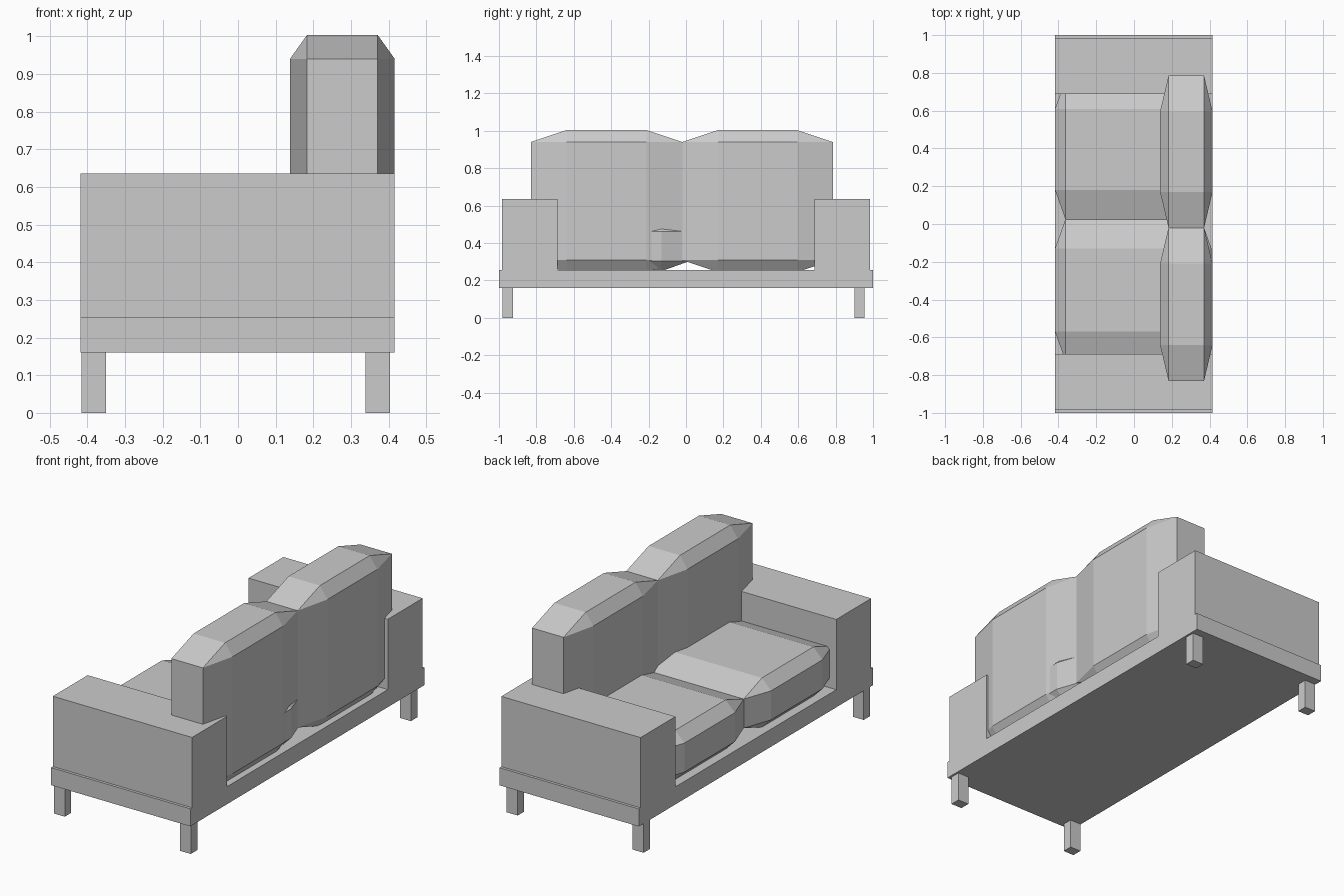
import bpy
import bmesh

if "Cube" in bpy.data.objects:
    bpy.data.objects.remove(bpy.data.objects["Cube"])


def finish(name, bm):
    bmesh.ops.recalc_face_normals(bm, faces=bm.faces)
    mesh = bpy.data.meshes.new(name)
    bm.to_mesh(mesh)
    bm.free()
    obj = bpy.data.objects.new(name, mesh)
    bpy.context.collection.objects.link(obj)
    return obj


def box(name, xs, ys, zs):
    """Axis-aligned block given by its min/max on each axis."""
    bm = bmesh.new()
    bmesh.ops.create_cube(bm, size=1)
    for v in bm.verts:
        v.co = [a + (b - a) * (c + 0.5) for (a, b), c in zip((xs, ys, zs), v.co)]
    return finish(name, bm)


def cushion(name, xs, ys, zs, cut):
    """Block with flat chamfers of a different size along each axis."""
    bm = bmesh.new()
    ranges = (xs, ys, zs)
    for axis in range(3):
        # one pair of opposite flat panels per axis, inset on the other two
        lim = [r if i == axis else (r[0] + cut[i], r[1] - cut[i])
               for i, r in enumerate(ranges)]
        for x in lim[0]:
            for y in lim[1]:
                for z in lim[2]:
                    bm.verts.new((x, y, z))
    bmesh.ops.convex_hull(bm, input=bm.verts)
    bmesh.ops.dissolve_limit(bm, angle_limit=0.01, verts=bm.verts, edges=bm.edges)
    return finish(name, bm)


DEPTH = (-0.418, 0.415)

# Base frame
box("base", DEPTH, (-1, 1), (0.16, 0.255))

# Armrests
box("left_arm", DEPTH, (-0.985, -0.687), (0.255, 0.635))
box("right_arm", DEPTH, (0.687, 0.985), (0.255, 0.635))

# Legs
for side, ys in (("left", (-0.98, -0.925)), ("right", (0.9, 0.955))):
    box(f"{side}_seat_side_leg", (-0.415, -0.35), ys, (0, 0.16))
    box(f"{side}_back_side_leg", (0.338, 0.404), ys, (0, 0.16))

# Seat cushions
for side, ys in (("left", (-0.725, 0.025)), ("right", (0.025, 0.765))):
    cushion(f"{side}_seat_cushion", (-0.418, 0.41), ys, (0.25, 0.517),
            (0.055, 0.155, 0.055))

# Back cushions
for side, ys in (("left", (-0.83, -0.02)), ("right", (-0.02, 0.785))):
    cushion(f"{side}_back_cushion", (0.138, 0.416), ys, (0.245, 1.003),
            (0.045, 0.19, 0.063))
